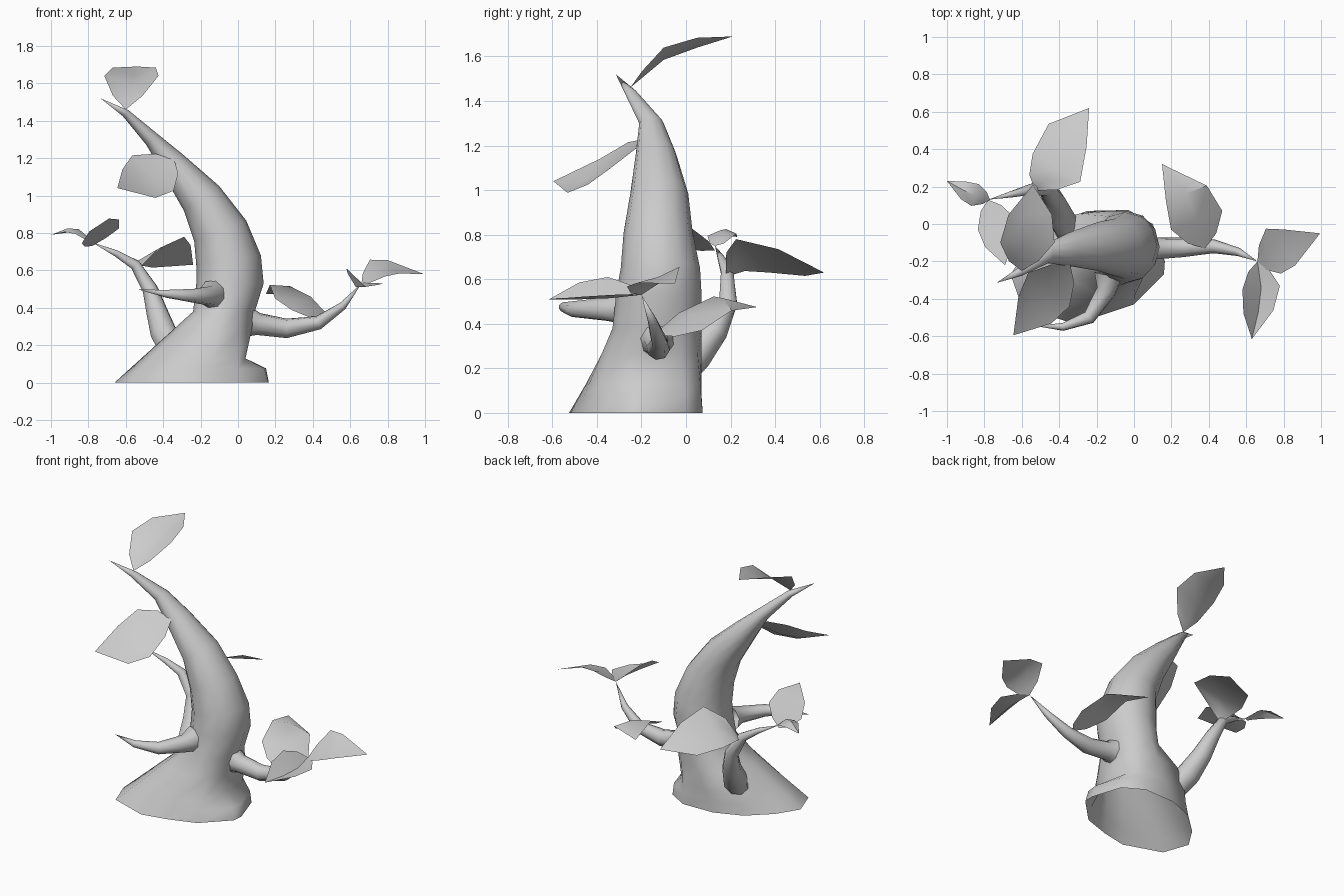
import bpy, bmesh, math
from mathutils import Vector as V

if "Cube" in bpy.data.objects:
    bpy.data.objects.remove(bpy.data.objects["Cube"])

grey = bpy.data.materials.new("grey")
grey.diffuse_color = (0.6, 0.6, 0.6, 1)
grey.use_nodes = True
grey.node_tree.nodes["Principled BSDF"].inputs["Base Color"].default_value = grey.diffuse_color


def finish(name, bm, angle):
    bmesh.ops.recalc_face_normals(bm, faces=bm.faces)
    me = bpy.data.meshes.new(name)
    bm.to_mesh(me)
    bm.free()
    ob = bpy.data.objects.new(name, me)
    bpy.context.collection.objects.link(ob)
    me.materials.append(grey)
    bpy.context.view_layer.objects.active = ob
    ob.select_set(True)
    bpy.ops.object.shade_smooth_by_angle(angle=math.radians(angle))
    ob.select_set(False)
    return ob


def loft(name, rings, tip):
    """Skin a list of rings, open at the start, closed at a tip point."""
    bm = bmesh.new()
    vs = [[bm.verts.new(p) for p in r] for r in rings]
    n = len(rings[0])
    for a, b in zip(vs, vs[1:]):
        for i in range(n):
            j = (i + 1) % n
            bm.faces.new((a[i], a[j], b[j], b[i]))
    t = bm.verts.new(tip)
    for i in range(n):
        bm.faces.new((vs[-1][i], vs[-1][(i + 1) % n], t))
    return finish(name, bm, 75)


def oval(c, u, w, n):
    return [V(c) + u * math.cos(2 * math.pi * i / n) + w * math.sin(2 * math.pi * i / n)
            for i in range(n)]


# Trunk: flared root foot, then tilted ovals sweeping up to the tip
foot = [V((x, y, 0)) for x, y in (
    (.165, -.2), (.1, 0), (-.03, .075), (-.25, .07), (-.43, 0), (-.57, -.13),
    (-.66, -.27), (-.6, -.44), (-.35, -.525), (-.18, -.49), (0, -.43), (.16, -.27))]
neck = oval((-.075, -.13, .38), V((.165, 0, 0)), V((0, .2, 0)), 12)
rings = [foot]
for t, limit, ridge in ((.2, 1, .02), (.34, .04, .04), (.7, .07, .06)):
    ring = [a.lerp(b, t) for a, b in zip(foot, neck)]
    for p in ring:
        p.x = min(p.x, limit)
    ring[4] += V((-ridge, ridge * .4, 0))  # ridge running up to the back branch
    rings.append(ring)
rings.append(neck)
# x, y, z, radius in the bend, radius across, tilt in degrees
for x, y, z, rx, ry, tilt in (
        (-.043, -.122, .53, .18, .192, 0), (-.05, -.115, .65, .175, .178, 10),
        (-.095, -.125, .81, .15, .155, 22), (-.195, -.12, .985, .115, .13, 35),
        (-.345, -.135, 1.165, .075, .09, 43), (-.46, -.155, 1.3, .042, .055, 45),
        (-.6, -.25, 1.44, .022, .027, 45)):
    a = math.radians(tilt)
    rings.append(oval((x, y, z), V((math.cos(a), 0, math.sin(a))) * rx, V((0, ry, 0)), 12))
loft("trunk", rings, (-.735, -.315, 1.52))


def branch(name, pts):
    """Tapering tube through (x, y, z, radius) points."""
    p = [V(q[:3]) for q in pts]
    rings = []
    ref = V((0.3, 0.2, 1)).cross(p[1] - p[0]).normalized()
    for i in range(len(p) - 1):
        d = (p[i + 1] - p[max(i - 1, 0)]).normalized()
        ref = (ref - d * ref.dot(d)).normalized()
        rings.append(oval(p[i], ref * pts[i][3], d.cross(ref) * pts[i][3], 8))
    loft(name, rings, p[-1])


branch("right_branch", [(.05, -.13, .325, .085), (.11, -.13, .313, .06), (.26, -.125, .29, .053),
                        (.43, -.12, .32, .037), (.56, -.15, .41, .022), (.66, -.2, .53, 0)])
branch("front_branch", [(-.135, -.27, .47, .08), (-.15, -.36, .465, .054),
                        (-.24, -.5, .465, .038), (-.38, -.55, .475, .022),
                        (-.53, -.545, .497, 0)])
branch("back_branch", [(-.34, -.05, .16, .075), (-.395, .045, .26, .074),
                       (-.43, .13, .37, .06), (-.47, .19, .5, .043), (-.55, .185, .63, .03),
                       (-.65, .16, .69, .018), (-.78, .13, .75, 0)])


def leaf(name, base, p1, p2, tip, side, lift, arch=0):
    """Pointed sheet folded along its midrib; lift raises both margins,
    arch raises the part near the stalk."""
    bm = bmesh.new()
    base, p1, p2, tip, side = map(V, (base, p1, p2, tip, side))
    rows = []
    for p, k in ((base.lerp(p1, .35) + V((0, 0, arch)), .55), (p1, 1), (p2, .8)):
        rows.append([bm.verts.new(p + side * s * k + V((0, 0, lift * k * abs(s))))
                     for s in (-1, 0, 1)])
    b, t = bm.verts.new(base), bm.verts.new(tip)
    for i in (0, 1):
        bm.faces.new((b, rows[0][i + 1], rows[0][i]))
        for r, q in zip(rows, rows[1:]):
            bm.faces.new((r[i], r[i + 1], q[i + 1], q[i]))
        bm.faces.new((rows[2][i], rows[2][i + 1], t))
    finish(name, bm, 40)


leaf("top_leaf", (-.6, -.25, 1.46), (-.57, -.1, 1.585), (-.555, .05, 1.64), (-.54, .21, 1.69),
     (.145, 0, 0), .055)
leaf("trunk_leaf", (-.34, -.22, 1.19), (-.455, -.35, 1.09), (-.53, -.46, 1.04),
     (-.645, -.595, 1.04), (.11, -.09, -.095), .03)
leaf("back_large_leaf", (-.53, .18, .61), (-.415, .3, .705), (-.355, .475, .675),
     (-.24, .62, .63), (.127, -.075, .075), 0, .035)
leaf("right_back_leaf", (.38, -.13, .35), (.335, .02, .44), (.28, .165, .515),
     (.15, .32, .475), (.137, .05, -.04), -.03)
leaf("right_tip_leaf", (.66, -.2, .53), (.745, -.145, .6), (.83, -.125, .61), (.995, -.05, .58),
     (-.04, .12, .045), .012)
leaf("right_front_leaf", (.66, -.2, .53), (.68, -.34, .515), (.665, -.47, .51),
     (.63, -.615, .51), (.1, .01, -.04), .055)
leaf("left_tip_leaf", (-.77, .13, .75), (-.85, .155, .82), (-.91, .18, .825), (-1, .23, .79),
     (.02, .058, 0), -.025)
leaf("left_front_leaf", (-.78, .13, .73), (-.735, 0, .785), (-.715, -.1, .84),
     (-.69, -.22, .877), (.1, .03, .04), 0)
